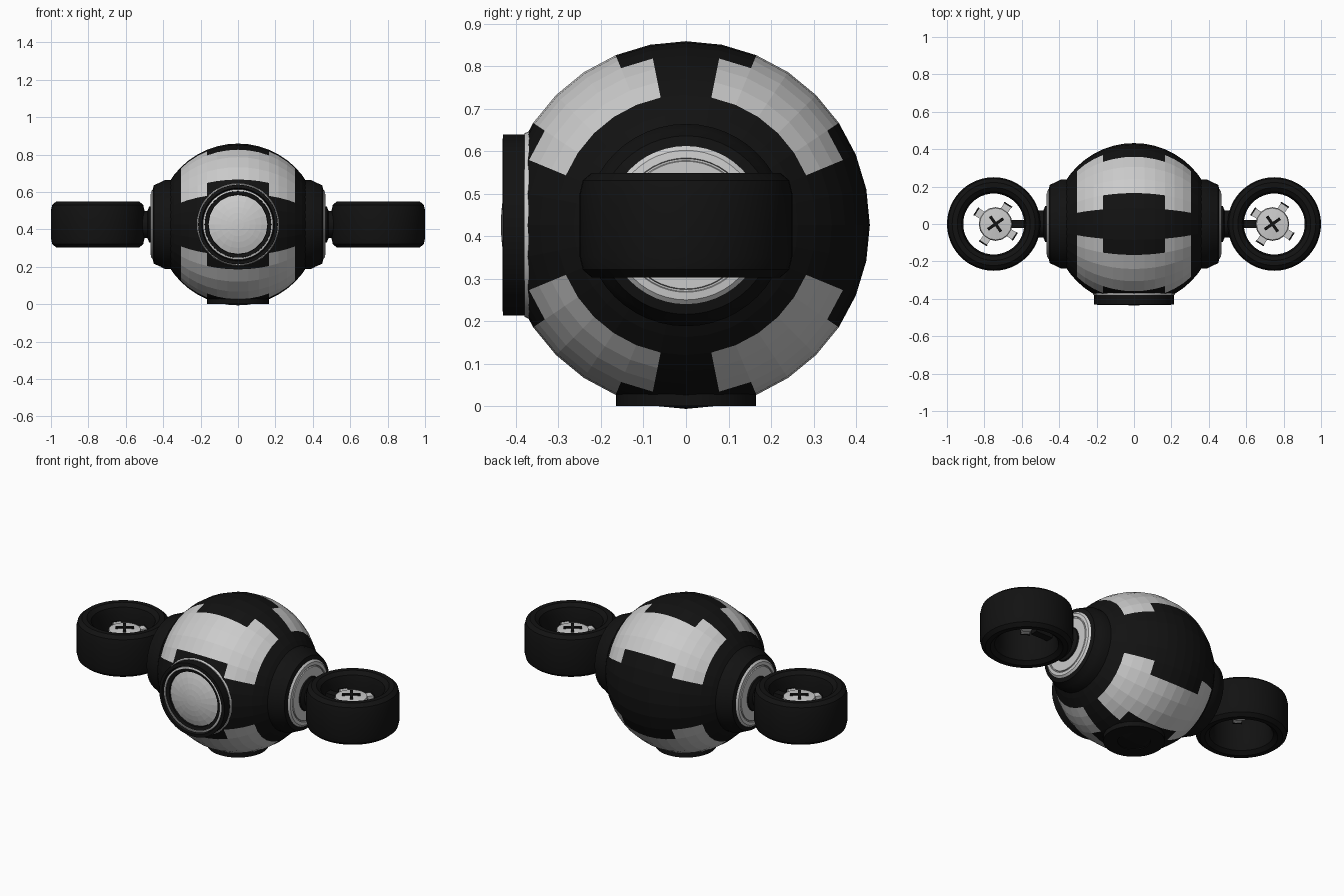
import bpy, bmesh
from math import pi, sin, cos, asin, atan2, degrees, radians
from mathutils import Vector, Matrix

if "Cube" in bpy.data.objects:
    bpy.data.objects.remove(bpy.data.objects["Cube"])

C = Vector((0, 0, 0.426))   # centre of the pod
R = 0.4325                  # pod radius

black = bpy.data.materials.new("black")
black.diffuse_color = (0.006, 0.006, 0.006, 1)
black.use_nodes = True
black.node_tree.nodes["Principled BSDF"].inputs["Base Color"].default_value = black.diffuse_color
grey = bpy.data.materials.new("grey")
grey.diffuse_color = (0.6, 0.6, 0.6, 1)
grey.use_nodes = True
grey.node_tree.nodes["Principled BSDF"].inputs["Base Color"].default_value = grey.diffuse_color


def finish(name, bm, mat, smooth=True):
    bmesh.ops.recalc_face_normals(bm, faces=bm.faces[:])
    me = bpy.data.meshes.new(name)
    bm.to_mesh(me)
    bm.free()
    if smooth:
        me.shade_smooth()
        me.set_sharp_from_angle(angle=radians(35))
    if mat:
        me.materials.append(mat)
    ob = bpy.data.objects.new(name, me)
    bpy.context.collection.objects.link(ob)
    return ob


def lathe(name, profile, direction, origin, mat, closed=False, seg=48, smooth=True):
    """Spin (radius, height) points around an axis direction through origin."""
    bm = bmesh.new()
    rows = []
    for r, h in profile:
        if r < 1e-5:
            rows.append([bm.verts.new((0, 0, h))] * seg)
        else:
            rows.append([bm.verts.new((r * cos(2 * pi * i / seg), r * sin(2 * pi * i / seg), h))
                         for i in range(seg)])
    pairs = list(zip(rows, rows[1:])) + ([(rows[-1], rows[0])] if closed else [])
    for a, b in pairs:
        for i in range(seg):
            j = (i + 1) % seg
            bm.faces.new(list(dict.fromkeys((a[i], a[j], b[j], b[i]))))
    rot = Vector(direction).to_track_quat('Z', 'Y').to_matrix().to_4x4()
    bm.transform(Matrix.Translation(origin) @ rot)
    return finish(name, bm, mat, smooth)


def box(name, size, loc, mat, angle=0):
    bm = bmesh.new()
    bmesh.ops.create_cube(bm, size=1)
    bm.transform(Matrix.Translation(loc) @ Matrix.Rotation(angle, 4, 'Z')
                 @ Matrix.Diagonal((*size, 1)))
    return finish(name, bm, mat, False)


# Faceted pod, poles on the x axis, grey panels between black bands
bm = bmesh.new()
bmesh.ops.create_uvsphere(bm, u_segments=32, v_segments=24, radius=R)
bm.transform(Matrix.Translation(C) @ Matrix.Rotation(pi / 2, 4, 'Y'))
for f in bm.faces:
    p = f.calc_center_median() - C
    elev = degrees(atan2(abs(p.z), abs(p.y)))
    x = abs(p.x)
    lo, hi = (26, 74) if x > 0.18 else (30, 64)
    f.material_index = 1 if x < 0.29 and lo < elev < hi else 0
pod = finish("pod_shell", bm, black, False)
pod.data.materials.append(grey)

# Front porthole: rim, thin rings and domed window
front = (0, -1, 0)
lathe("porthole_rim", [(0.213, 0.34), (0.213, 0.43), (0.195, 0.432), (0.190, 0.422), (0.190, 0.34)],
      front, C, black, True)
lathe("porthole_back_flange", [(0.205, 0.34), (0.222, 0.366), (0.216, 0.38), (0.205, 0.38)],
      front, C, grey, True)
lathe("porthole_inner_ring", [(0.188, 0.36), (0.188, 0.422), (0.178, 0.425), (0.178, 0.36)],
      front, C, grey, True)
lathe("porthole_seal", [(0.177, 0.36), (0.177, 0.42), (0.158, 0.416), (0.158, 0.36)],
      front, C, black, True)
dome = [(0.157 * i / 5, 0) for i in range(6)]
lathe("porthole_window", [(r, (0.4355 ** 2 - r * r) ** 0.5) for r, _ in dome],
      front, C, grey, seg=20, smooth=False)

# Bottom foot ring with a grey plate in the middle
lathe("foot_ring", [(0.165, 0.06), (0.165, 0.0), (0.088, 0.0), (0.088, 0.06)],
      (0, 0, 1), (0, 0, 0), black, True)
lathe("foot_plate", [(0, 0.004), (0.087, 0.006), (0.087, 0.03), (0, 0.03)],
      (0, 0, 1), (0, 0, 0), grey)

for s, side in ((-1, "left"), (1, "right")):
    out = (s, 0, 0)
    # Side collar, grey disc with a groove, and the arm stub
    lathe(side + "_collar", [(0.238, 0.33), (0.238, 0.39), (0.225, 0.415), (0.21, 0.45),
                             (0.186, 0.456), (0.186, 0.33)], out, C, black, True)
    lathe(side + "_collar_disc", [(0.186, 0.40), (0.186, 0.456), (0.176, 0.465), (0.158, 0.467),
                                  (0.156, 0.461), (0.152, 0.461), (0.15, 0.467), (0, 0.467)],
          out, C, grey)
    lathe(side + "_arm_flange", [(0, 0.46), (0.10, 0.46), (0.095, 0.475), (0.072, 0.485),
                                 (0.072, 0.53), (0, 0.53)], out, C, black, seg=32)

    # Ducted fan: rounded ring
    hub = Vector((s * 0.75, 0, C.z))
    lathe(side + "_duct", [(0.25, -0.075), (0.25, 0.075), (0.243, 0.105), (0.222, 0.123),
                           (0.195, 0.123), (0.172, 0.105), (0.163, 0.07), (0.163, -0.07),
                           (0.172, -0.105), (0.195, -0.123), (0.222, -0.123), (0.243, -0.105)],
          (0, 0, 1), hub, black, True)
    box(side + "_motor_strut", (0.13, 0.045, 0.06), hub + Vector((-s * 0.115, 0, 0.015)), black)

    # Fan hub with four lobes and a dark cross on top
    cen = hub + Vector((-s * 0.01, 0, 0.04))
    lathe(side + "_fan_hub", [(0, -0.03), (0.06, -0.03), (0.09, 0.0), (0.085, 0.018), (0, 0.028)],
          (0, 0, 1), cen, grey, seg=16, smooth=False)
    for k in range(4):
        a = radians(57 + 90 * k)
        d = Vector((cos(a), sin(a), 0))
        box(f"{side}_fan_lobe_{k + 1}", (0.06, 0.045, 0.02), cen + d * 0.09, grey, a)
        box(f"{side}_fan_tip_{k + 1}", (0.008, 0.05, 0.024), cen + d * 0.122, black, a)
    for k in range(2):
        box(f"{side}_fan_cross_{k + 1}", (0.1, 0.016, 0.012), cen + Vector((0, 0, 0.026)),
            black, radians(35 + 90 * k))
